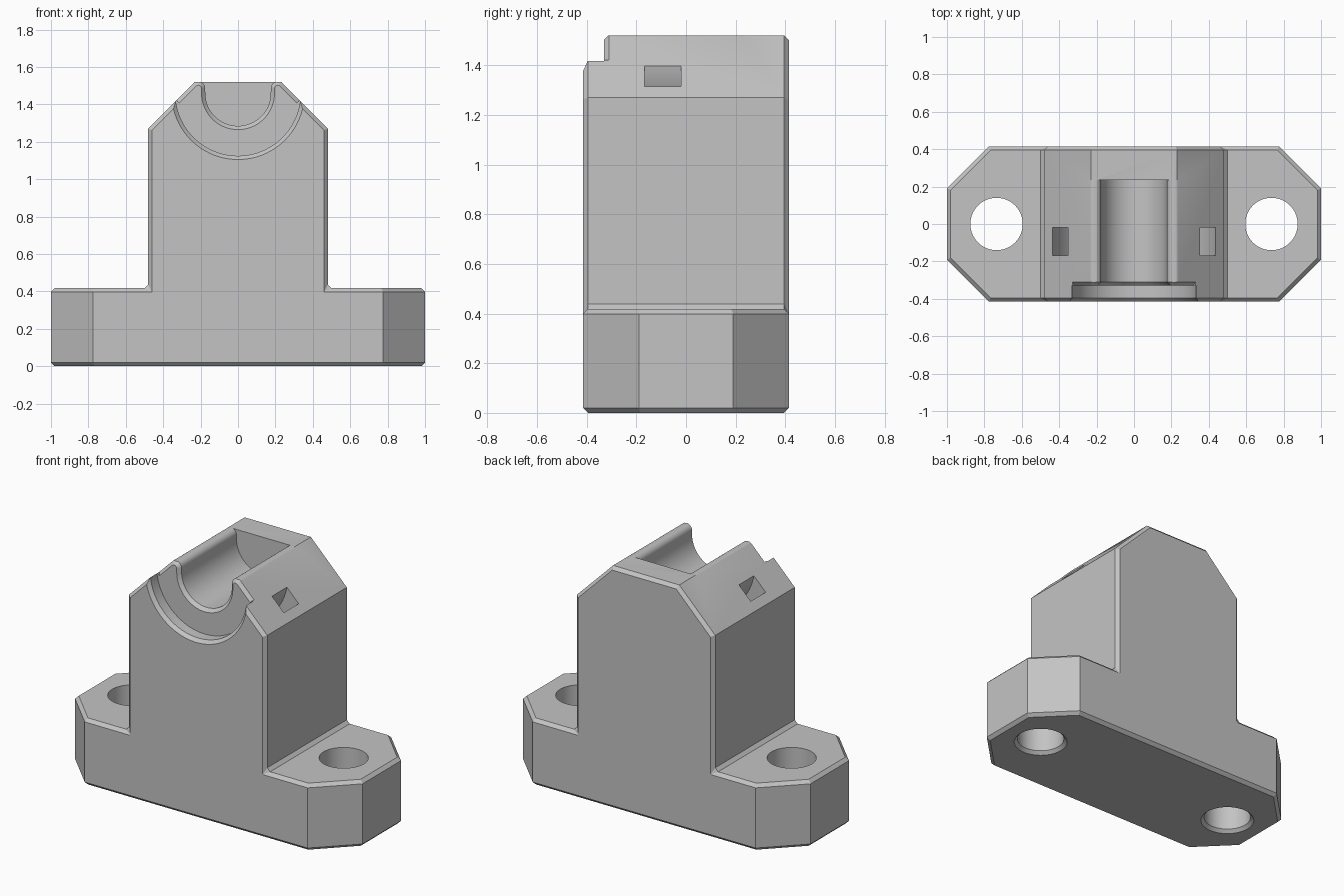
import bpy, bmesh
from math import radians, cos, sin
from mathutils import Vector

cube = bpy.data.objects.get("Cube")
if cube:
    bpy.data.objects.remove(cube, do_unlink=True)

grey = bpy.data.materials.new("light grey")
grey.use_nodes = True
COLOUR = (0.55, 0.55, 0.55, 1)
grey.diffuse_color = COLOUR
grey.node_tree.nodes["Principled BSDF"].inputs["Base Color"].default_value = COLOUR

DEPTH, CHAMFER, BASE_TOP = 0.415, 0.02, 0.418
BORE_Z, RECESS_Y = 1.46, -0.33


def make_object(name, bm):
    bmesh.ops.recalc_face_normals(bm, faces=bm.faces)
    mesh = bpy.data.meshes.new(name)
    bm.to_mesh(mesh)
    bm.free()
    mesh.materials.append(grey)
    obj = bpy.data.objects.new(name, mesh)
    bpy.context.collection.objects.link(obj)
    return obj


def loft(bm, rings):
    """Skin matching rings of points and cap both ends."""
    rows = [[bm.verts.new(p) for p in ring] for ring in rings]
    n = len(rows[0])
    for a, b in zip(rows, rows[1:]):
        for i in range(n):
            j = (i + 1) % n
            bm.faces.new((a[i], a[j], b[j], b[i]))
    bm.faces.new(rows[0])
    bm.faces.new(rows[-1])


def arc(cx, cz, r, start, end, steps):
    angles = [radians(start + (end - start) * i / steps) for i in range(steps + 1)]
    return [(cx + r * cos(a), cz + r * sin(a)) for a in angles]


def at_y(profile, y):
    return [Vector((x, y, z)) for x, z in profile]


def cut(body, name, rings):
    bm = bmesh.new()
    loft(bm, rings)
    cutter = make_object(name, bm)
    mod = body.modifiers.new(name, "BOOLEAN")
    mod.operation, mod.solver, mod.object = "DIFFERENCE", "EXACT", cutter
    bpy.context.view_layer.objects.active = body
    bpy.ops.object.modifier_apply(modifier=name)
    bpy.data.objects.remove(cutter, do_unlink=True)


# Body: T-shaped profile with sloped shoulders
half = [(1, 0), (1, BASE_TOP), (0.48, BASE_TOP), (0.48, 1.27), (0.23, 1.52)]
outline = half + [(-x, z) for x, z in reversed(half)]
bm = bmesh.new()
loft(bm, [at_y(outline, -DEPTH), at_y(outline, DEPTH)])

# Clip the four foot corners diagonally
for sx in (-1, 1):
    for sy in (-1, 1):
        normal = Vector((sx, sy, 0))
        res = bmesh.ops.bisect_plane(
            bm, geom=bm.verts[:] + bm.edges[:] + bm.faces[:],
            plane_co=(sx, sy * 0.19, 0), plane_no=normal, clear_outer=True)
        rim = [e for e in res["geom_cut"] if isinstance(e, bmesh.types.BMEdge)]
        bmesh.ops.holes_fill(bm, edges=rim, sides=0)
bmesh.ops.recalc_face_normals(bm, faces=bm.faces)


# Chamfer everything except foot corners and shoulder creases
def is_chamfered(edge):
    a, b = (v.co for v in edge.verts)
    d, z = (b - a).normalized(), (a.z + b.z) / 2
    foot_corner = abs(d.z) > 0.9 and z < BASE_TOP
    shoulder = abs(d.y) > 0.9 and z > 1
    return not (foot_corner or shoulder)


bmesh.ops.bevel(bm, geom=[e for e in bm.edges if is_chamfered(e)], offset=CHAMFER,
                offset_type="OFFSET", segments=1, profile=0.5, affect="EDGES")
body = make_object("bearing_block", bm)

# Mounting holes, chamfered underneath
for side, x in (("right", -0.735), ("left", 0.735)):
    rings = [[Vector((px, py, z)) for px, py in arc(x, 0, r, 0, 354, 59)]
             for z, r in ((-0.02, 0.18), (CHAMFER, 0.14), (0.6, 0.14))]
    cut(body, side + "_mounting_hole", rings)

# Front recess with chamfered rim
cut(body, "front_recess", [
    at_y(arc(0, BORE_Z, r, 0, 356.25, 95), y)
    for y, r in ((-0.44, 0.38), (-0.395, 0.335), (RECESS_Y, 0.335))])


# Half-round channel with rounded lips and chamfered mouth
def channel(inset):
    side = arc(0, BORE_Z, 0.175 + inset, -90, 0, 24)
    side += arc(0.213, 1.485, 0.0375 - inset, 180, 45, 12)
    x, z = side[-1]
    side += [(x + 0.09, z - 0.09), (x + 0.3, z + 0.12), (x + 0.3, z + 0.3)]
    return side + [(-x, z) for x, z in reversed(side[1:])]


cut(body, "channel", [
    at_y(channel(inset), y)
    for y, inset in ((-0.45, CHAMFER), (RECESS_Y, CHAMFER),
                     (RECESS_Y + CHAMFER, 0), (0.235, 0))])

# Curved strap slot running under the channel from shoulder to shoulder
strap = arc(0, BORE_Z, 0.46, -190, 10, 60) + arc(0, BORE_Z, 0.36, 10, -190, 60)
cut(body, "strap_slot", [at_y(strap, -0.168), at_y(strap, -0.02)])

bpy.ops.object.select_all(action="DESELECT")
body.select_set(True)
bpy.context.view_layer.objects.active = body
bpy.ops.object.shade_smooth_by_angle(angle=radians(20))
